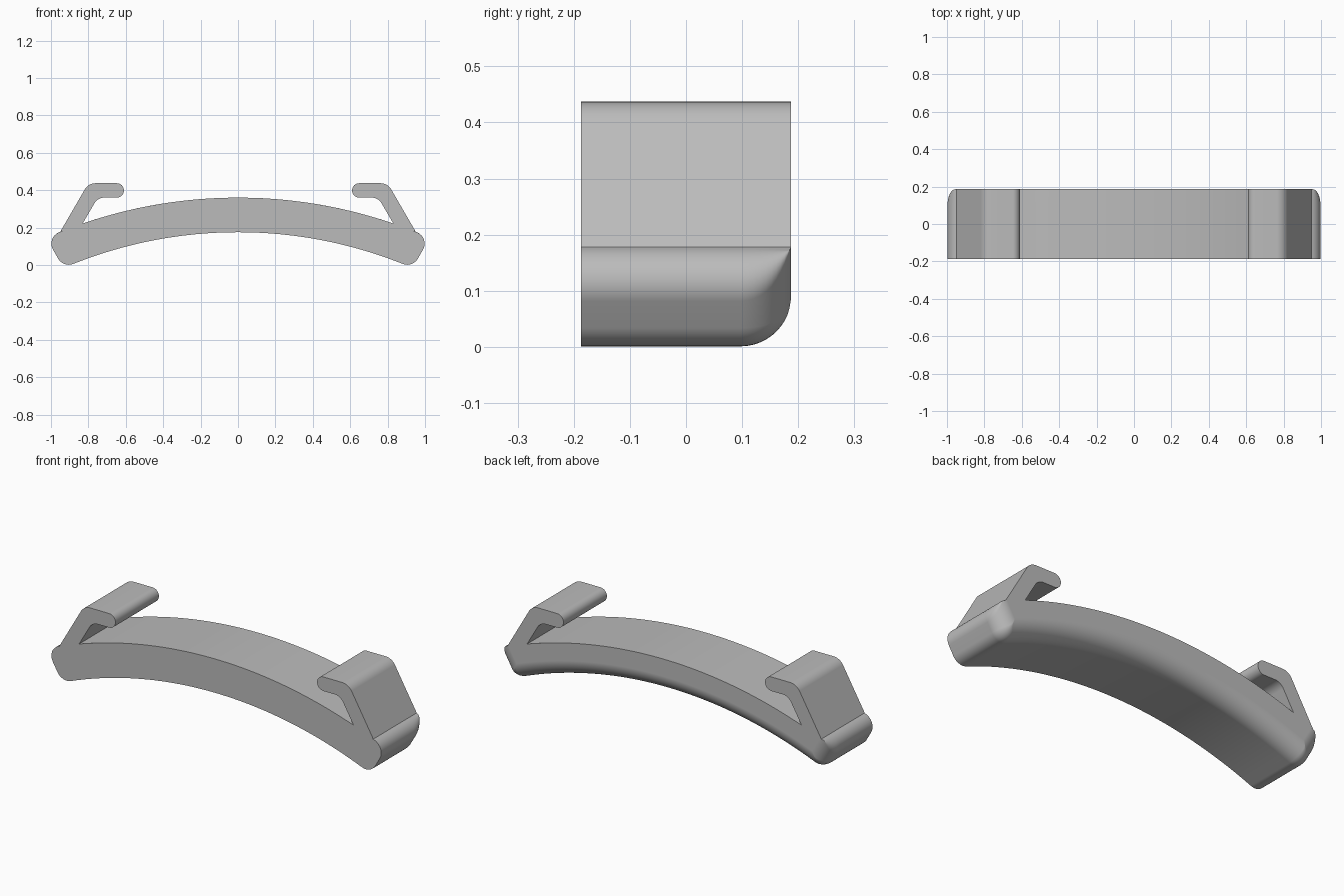
import bpy
import bmesh
from math import sin, cos, pi, atan2, sqrt, radians
from mathutils import Vector

DEPTH = 0.1875                        # half width along y
CENTRE = Vector((0, -2.2))            # centre of the bar's curve in x, z
R_TOP, R_BOTTOM = 2.56, 2.375
CORNER, FILLET = 0.065, 0.09
END_POINT = Vector((0.978, 0.0625))   # a point on the slanted end face
NORMAL = Vector((cos(radians(30)), -0.5))
ALONG = Vector((0.5, cos(radians(30))))

cube = bpy.data.objects.get("Cube")
if cube:
    bpy.data.objects.remove(cube, do_unlink=True)

grey = bpy.data.materials.new("plain grey")
grey.use_nodes = True
grey.diffuse_color = (0.5, 0.5, 0.5, 1)
grey.node_tree.nodes["Principled BSDF"].inputs["Base Color"].default_value = (0.5, 0.5, 0.5, 1)


def arc(centre, radius, start, end, steps):
    return [centre + radius * Vector((cos(a), sin(a)))
            for a in (start + (end - start) * i / steps for i in range(steps + 1))]


def corner_centre(inset, radius):
    """Point at a given inset from the end face and radius from the curve centre."""
    p = END_POINT - NORMAL * inset - CENTRE
    b = p.dot(ALONG)
    s = -b + sqrt(b * b - p.length_squared + radius * radius)
    return p + CENTRE + ALONG * s


def bar_outline(inset):
    """Curved bar with rounded ends, its underside and ends moved in by inset."""
    r = max(CORNER - inset, 0.002)
    upper = corner_centre(inset + r, R_TOP - r)
    lower = corner_centre(inset + r, R_BOTTOM + inset + r)
    a_up = atan2(*(upper - CENTRE).yx)
    a_low = atan2(*(lower - CENTRE).yx)
    half = arc(CENTRE, R_TOP, pi / 2, a_up, 24)
    half += arc(upper, r, a_up, radians(-30), 8)[1:]
    half += arc(lower, r, radians(-30), a_low - pi, 8)
    half += arc(CENTRE, R_BOTTOM + inset, a_low, pi / 2, 24)[1:]
    return half + [Vector((-p.x, p.y)) for p in half[-2:0:-1]]


def rounded(corners):
    """Outline from (x, z, radius) corners."""
    out = []
    for i, (x, z, r) in enumerate(corners):
        p = Vector((x, z))
        if r == 0:
            out.append(p)
            continue
        a = (Vector(corners[i - 1][:2]) - p).normalized()
        b = (Vector(corners[(i + 1) % len(corners)][:2]) - p).normalized()
        half = a.angle(b) / 2
        centre = p + (a + b).normalized() * (r / sin(half))
        start = p + a * (r / sin(half) * cos(half)) - centre
        end = p + b * (r / sin(half) * cos(half)) - centre
        t0 = atan2(start.y, start.x)
        turn = (atan2(end.y, end.x) - t0 + pi) % (2 * pi) - pi
        out += arc(centre, r, t0, t0 + turn, 8)
    return out


def loft(name, layers):
    """Solid through matching outlines placed at given y."""
    bm = bmesh.new()
    rings = [[bm.verts.new((p.x, y, p.y)) for p in outline] for y, outline in layers]
    for a, b in zip(rings, rings[1:]):
        for i in range(len(a)):
            bm.faces.new((a[i - 1], a[i], b[i], b[i - 1]))
    bm.faces.new(rings[0])
    bm.faces.new(rings[-1])
    bmesh.ops.recalc_face_normals(bm, faces=bm.faces)
    mesh = bpy.data.meshes.new(name)
    bm.to_mesh(mesh)
    bm.free()
    mesh.materials.append(grey)
    obj = bpy.data.objects.new(name, mesh)
    bpy.context.collection.objects.link(obj)
    bpy.ops.object.select_all(action='DESELECT')
    obj.select_set(True)
    bpy.context.view_layer.objects.active = obj
    bpy.ops.object.shade_smooth_by_angle(angle=radians(30))
    obj.modifiers.new("even shading", 'WEIGHTED_NORMAL').keep_sharp = True


# Curved bar, with a rounded lower edge at the back
layers = [(-DEPTH, bar_outline(0))]
for k in range(13):
    t = k / 12 * pi / 2
    layers.append((DEPTH - FILLET + FILLET * sin(t), bar_outline(FILLET * (1 - cos(t)))))
loft("curved_bar", layers)

# Inward-facing hooks on both ends
hook = rounded([(0.95, 0.178, 0), (0.80, 0.437, 0.065), (0.61, 0.437, 0.038),
                (0.61, 0.36, 0.038), (0.75, 0.36, 0.06), (0.836, 0.212, 0)])
for name, side in (("left_hook", 1), ("right_hook", -1)):
    outline = [Vector((side * p.x, p.y)) for p in hook]
    loft(name, [(-DEPTH, outline), (DEPTH, outline)])
